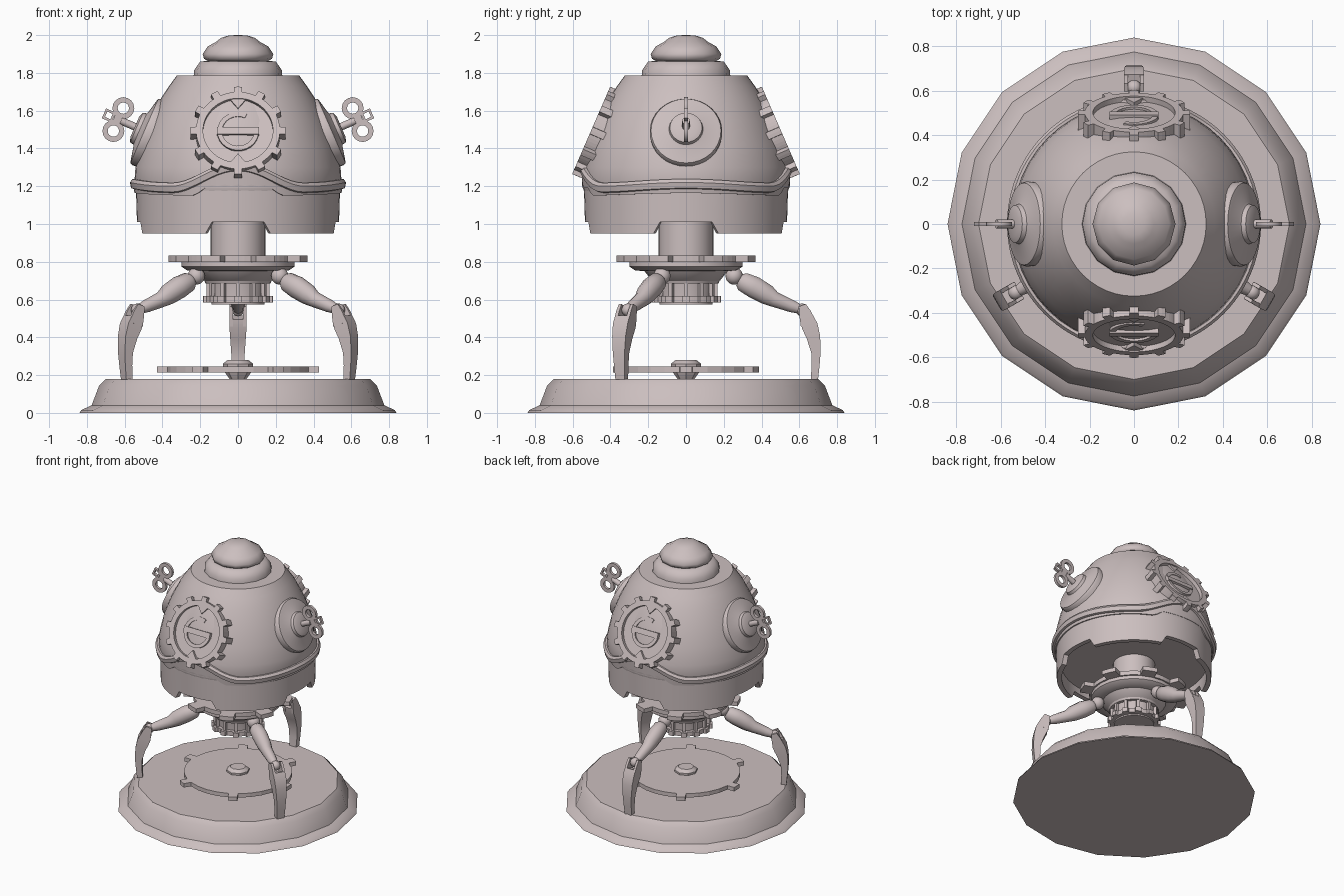
import bpy, bmesh, math
from mathutils import Matrix, Vector

if "Cube" in bpy.data.objects:
    bpy.data.objects.remove(bpy.data.objects["Cube"])

mat = bpy.data.materials.new("warm_grey")
mat.diffuse_color = (0.60, 0.52, 0.52, 1)
mat.use_nodes = True
mat.node_tree.nodes["Principled BSDF"].inputs["Base Color"].default_value = mat.diffuse_color
TAU = 2 * math.pi


def finish(name, bm, M=None, smooth=True, angle=35):
    bmesh.ops.remove_doubles(bm, verts=bm.verts, dist=1e-5)
    bmesh.ops.recalc_face_normals(bm, faces=bm.faces)
    if M is not None:
        bm.transform(M)
    me = bpy.data.meshes.new(name)
    bm.to_mesh(me)
    bm.free()
    me.materials.append(mat)
    ob = bpy.data.objects.new(name, me)
    bpy.context.collection.objects.link(ob)
    if smooth:
        bpy.ops.object.select_all(action='DESELECT')
        ob.select_set(True)
        bpy.context.view_layer.objects.active = ob
        bpy.ops.object.shade_smooth_by_angle(angle=math.radians(angle))
    return ob


def skin(name, rings, closed, M=None, smooth=True, angle=35):
    """Join equal rings of points; closed loops back, otherwise both ends are capped."""
    bm = bmesh.new()
    vs = [[bm.verts.new(p) for p in r] for r in rings]
    n = len(vs[0])
    for i in range(len(vs) if closed else len(vs) - 1):
        a, b = vs[i], vs[(i + 1) % len(vs)]
        for j in range(n):
            bm.faces.new((a[j], a[(j + 1) % n], b[(j + 1) % n], b[j]))
    if not closed:
        bm.faces.new(vs[0])
        bm.faces.new(vs[-1])
    return finish(name, bm, M, smooth, angle)


def lathe(name, prof, n=32, M=None, closed=False, angle=35):
    rings = [[(r * math.cos(TAU * k / n), r * math.sin(TAU * k / n), z) for k in range(n)]
             for r, z in prof]
    return skin(name, rings, closed, M, angle=angle)


def around(name, f, n=96):
    """Closed section f(angle) -> [(r, z)...] swept around z."""
    rings = [[(r * math.cos(t), r * math.sin(t), z) for r, z in f(t)]
             for t in (TAU * k / n for k in range(n))]
    return skin(name, rings, True, angle=30)


def gear(name, r, tip, teeth, z0, z1, w, phase=0, hole=0, M=None):
    """Toothed plate or ring; w is the tooth share of the pitch."""
    ts, p = [], TAU / teeth
    for k in range(teeth):
        c = phase + k * p
        ts += [(c - w * p * .5, r), (c - w * p * .42, tip), (c, tip), (c + w * p * .42, tip),
               (c + w * p * .5, r), (c + p * (.25 + w * .25), r), (c + p * .5, r),
               (c + p * (.75 - w * .25), r)]

    def loop(z, h=None):
        return [((h or q) * math.cos(t), (h or q) * math.sin(t), z) for t, q in ts]
    rings = [loop(z0), loop(z1)]
    if hole:
        rings += [loop(z1, hole), loop(z0, hole)]
    return skin(name, rings, bool(hole), M, smooth=False)


def limb(name, pts, n, M, y=0, angle=35):
    """Tapered limb in the xz plane; pts = (x, z, half depth, half width)."""
    rings = []
    for i, (x, z, d, w) in enumerate(pts):
        a, b = pts[max(i - 1, 0)], pts[min(i + 1, len(pts) - 1)]
        t = Vector((b[0] - a[0], 0, b[1] - a[1])).normalized()
        nrm = Vector((t.z, 0, -t.x))
        k = math.sqrt(2) if n == 4 else 1
        rings.append([Vector((x, y, z)) + nrm * (d * k * math.cos(TAU * (j + .5) / n))
                      + Vector((0, w * k * math.sin(TAU * (j + .5) / n), 0)) for j in range(n)])
    return skin(name, rings, False, M, angle=angle)


def ball(name, r, M):
    bm = bmesh.new()
    bmesh.ops.create_uvsphere(bm, u_segments=16, v_segments=10, radius=r)
    return finish(name, bm, M)


def box(name, size, M):
    bm = bmesh.new()
    bmesh.ops.create_cube(bm, size=1)
    bmesh.ops.scale(bm, vec=size, verts=bm.verts)
    return finish(name, bm, M, smooth=False)


def rot_z(deg):
    return Matrix.Rotation(math.radians(deg), 4, 'Z')


# Stand with floating toothed plate
lathe("stand", [(.84, 0), (.83, .015), (.775, .04), (.735, .145), (.70, .18)], 16, angle=40)
gear("stand_gear", .375, .43, 6, .215, .245, .17)
lathe("stand_gear_hub", [(.045, .18), (.07, .215), (.08, .245), (.08, .26), (.055, .28)], 8)

# Hub below the body
lathe("neck", [(.145, .82), (.145, 1.06)], 24)
gear("hub_gear", .31, .38, 8, .80, .832, .42, math.radians(22.5))
lathe("hub", [(.30, .80), (.30, .775), (.27, .755), (.22, .75), (.18, .70), (.15, .69),
              (.14, .62), (.14, .575)], 24)
gear("hub_lower_gear", .165, .185, 12, .585, .618, .5)
for k in range(12):
    box("hub_rib", (.02, .022, .08), rot_z(30 * k) @ Matrix.Translation((.158, 0, .655)))
lathe("hub_rib_ring", [(.14, .685), (.172, .685), (.178, .70), (.14, .71)], 24, closed=True)

# Three legs
for a in (90, 210, 330):
    R = rot_z(a)
    ball("hip_ball", .046, R @ Matrix.Translation((.255, 0, .725)))
    limb("hip_pin", [(.24, .735, .025, .025), (.32, .69, .03, .03)], 12, R)
    limb("upper_leg", [(.283, .705, .035, .035), (.30, .695, .052, .05), (.36, .665, .06, .055),
                       (.43, .625, .055, .05), (.47, .60, .042, .042), (.56, .565, .034, .034),
                       (.60, .55, .026, .026)], 12, R)
    ball("knee_ball", .034, R @ Matrix.Translation((.615, 0, .545)))
    for s in (-1, 1):
        limb("knee_fork", [(.615, .57, .02, .008), (.63, .53, .032, .009), (.648, .47, .042, .009)],
             4, R, y=s * .036)
    limb("lower_leg", [(.64, .505, .035, .044), (.655, .46, .043, .045), (.675, .40, .036, .041),
                       (.688, .32, .025, .036), (.686, .25, .021, .032), (.68, .178, .019, .028)],
         4, R, angle=25)


# Lower shell with four notches in its edge
def shell(t):
    d = abs((math.degrees(t) + 45) % 90 - 45)
    zb = .95 + .06 * min(max((18.75 - d) / 3.75, 0), 1)
    return [(.535, zb), (.54, 1.18), (.505, 1.18), (.50, zb)]


around("lower_shell", shell)
lathe("shell_ceiling", [(.51, 1.06), (.51, 1.08)], 48)


# Wavy band, peaked at front and back
def wave(t):
    d = abs((math.degrees(t)) % 180 - 90)
    peak = .5 + .5 * math.cos(math.pi * min(d / 38, 1))
    side = .5 - .5 * math.cos(math.pi * max(d - 38, 0) / 52)
    return 1.20 + .115 * peak + .02 * side, d


def skirt(t):
    top, d = wave(t)
    zb = 1.15 + .04 * min(max((24 - d) / 4, 0), 1) + .015 * min(max((d - 30) / 60, 0), 1)
    return [(.548, zb), (.556, top - .005), (.50, top - .005), (.50, zb)]


def lip(t):
    top, d = wave(t)
    return [(.55, top - .035), (.566, top - .03), (.572, top), (.56, top + .018),
            (.49, top + .018), (.49, top - .035)]


around("band_skirt", skirt)
around("band_lip", lip)

# Dome and cap
lathe("dome", [(.53, 1.15), (.55, 1.20), (.543, 1.30), (.515, 1.42), (.465, 1.55), (.405, 1.67),
               (.365, 1.73), (.325, 1.785)], 48)
lathe("cap_ring", [(.235, 1.78), (.232, 1.815), (.20, 1.86), (.15, 1.865)], 16, angle=50)
lathe("cap", [(.155, 1.86), (.18, 1.875), (.187, 1.90), (.16, 1.94), (.115, 1.965),
              (.09, 1.985), (.05, 1.998), (.01, 2.0)], 12, angle=50)

# Tilt matrix: local z points out of the dome along +x and a little up, local y is up
tilt = math.radians(23.5)
n = Vector((math.cos(tilt), 0, math.sin(tilt)))
u = Vector((-math.sin(tilt), 0, math.cos(tilt)))
side = u.cross(n)
OUT = Matrix((side, u, n)).transposed().to_4x4()
OUT.translation = (.482, 0, 1.487)

# Toothed windows at front and back
for a in (-90, 90):
    M = rot_z(a) @ OUT
    gear("window_gear", .222, .252, 12, -.07, .022, .36, 0, .185, M)
    lathe("window_plate", [(.19, -.07), (.19, -.004)], 32, M)
    # C-shaped plate open at its upper right, with a cross bar
    arc = [math.radians(75 - 285 * k / 20 + 285 - 285) for k in range(21)]
    arc = [-x + math.radians(140) for x in arc]
    rings = [[(r * math.cos(t), r * math.sin(t), z) for r, z in
              ((.11, -.01), (.11, .012), (.085, .012), (.085, -.01))] for t in arc]
    skin("window_arc", rings, False, M, smooth=False)
    box("window_bar", (.22, .04, .03), M @ Matrix.Translation((0, 0, .004)))
    for s in (-1, 1):
        tri = [[(-.045, s * .187, z), (.045, s * .187, z), (0, s * .13, z)] for z in (-.01, .015)]
        skin("window_pointer", tri, False, M, smooth=False)

# Side portholes with wind-up keys
for a in (0, 180):
    M = rot_z(a) @ OUT
    lathe("porthole", [(.185, -.07), (.192, .0), (.185, .015), (.168, .02), (.10, .035),
                       (.09, .04), (.085, .06), (.06, .07)], 32, M)
    lathe("key_stem", [(.02, .05), (.02, .15)], 12, M)
    # flat key parts: local z becomes the horizontal side direction
    K = M @ Matrix.Translation((0, 0, .165)) @ Matrix.Rotation(math.pi / 2, 4, 'Y')
    for s in (-1, 1):
        lathe("key_loop", [(.058, -.01), (.058, .01), (.03, .01), (.03, -.01)], 16,
              K @ Matrix.Translation((0, s * .066, 0)), closed=True)
    box("key_web", (.05, .04, .02), K)
    sq = K @ Matrix.Translation((-.055, 0, 0)) @ Matrix.Rotation(math.pi / 4, 4, 'Z')
    lathe("key_tip", [(.04, -.01), (.04, .01), (.022, .01), (.022, -.01)], 4, sq, closed=True)
